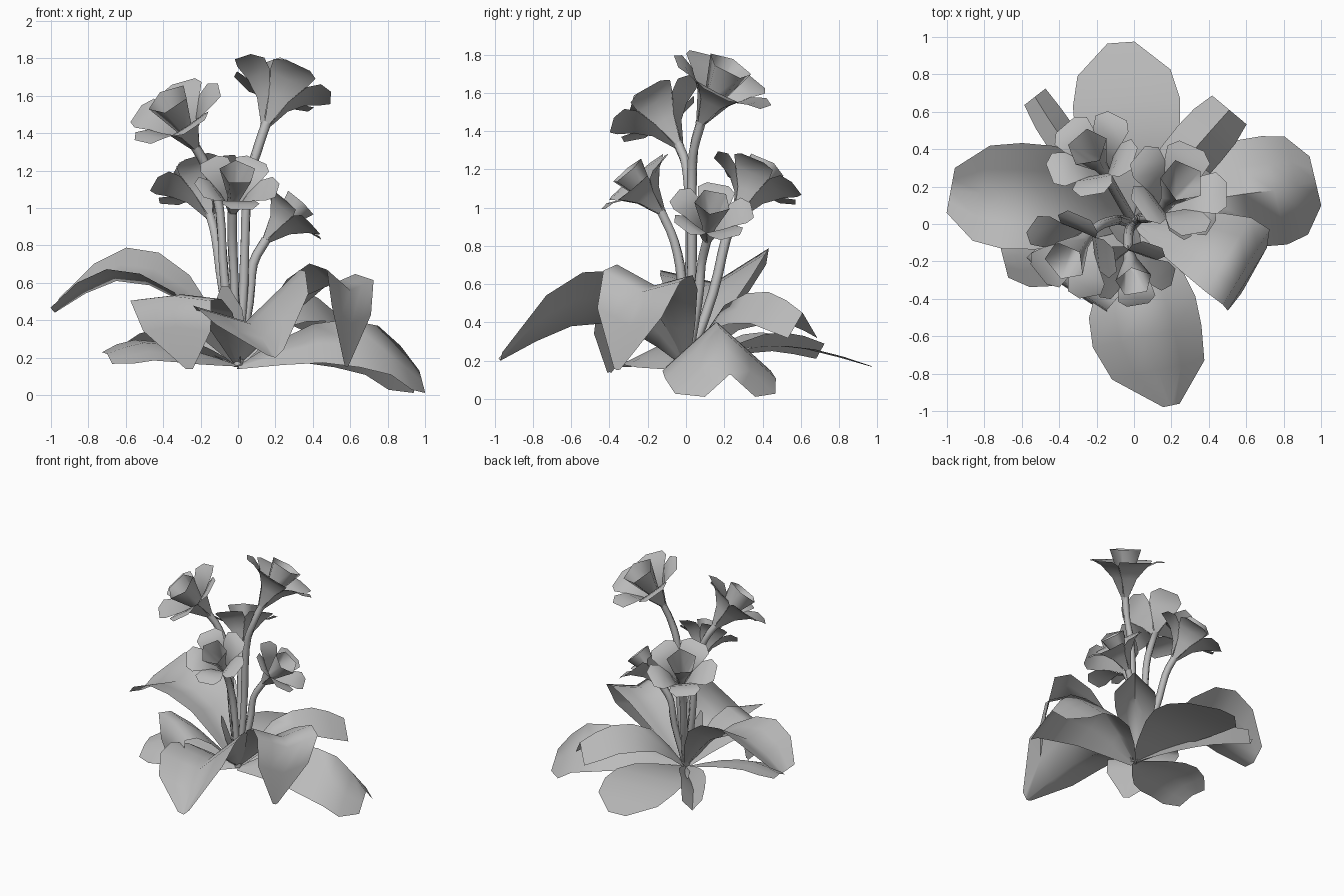
import bpy, math
from mathutils import Vector

if "Cube" in bpy.data.objects:
    bpy.data.objects.remove(bpy.data.objects["Cube"])

# One plain grey for the whole plant
grey = bpy.data.materials.new("plain grey")
grey.use_nodes = True
colour = (0.5, 0.5, 0.5, 1)
grey.diffuse_color = colour
grey.node_tree.nodes["Principled BSDF"].inputs["Base Color"].default_value = colour


def finish(obj):
    obj.data.materials.append(grey)
    bpy.ops.object.select_all(action="DESELECT")
    obj.select_set(True)
    bpy.context.view_layer.objects.active = obj
    bpy.ops.object.shade_smooth_by_angle(angle=math.radians(80))


def sheet(name, rows, closed=False):
    """Mesh from equal-length rows of points; closed joins the row ends."""
    n = len(rows[0])
    faces = []
    for r in range(len(rows) - 1):
        for c in range(n if closed else n - 1):
            d = (c + 1) % n
            faces.append((r * n + c, r * n + d, (r + 1) * n + d, (r + 1) * n + c))
    mesh = bpy.data.meshes.new(name)
    mesh.from_pydata([p for row in rows for p in row], [], faces)
    obj = bpy.data.objects.new(name, mesh)
    bpy.context.collection.objects.link(obj)
    finish(obj)


def spline(points, steps):
    """Smooth path through the given points."""
    pts = [Vector(p) for p in points]
    pts = [2 * pts[0] - pts[1]] + pts + [2 * pts[-1] - pts[-2]]
    path = []
    for a, b, c, d in zip(pts, pts[1:], pts[2:], pts[3:]):
        for i in range(steps):
            t = i / steps
            path.append(0.5 * (2 * b + (c - a) * t + (2 * a - 5 * b + 4 * c - d) * t * t
                               + (3 * b - a - 3 * c + d) * t ** 3))
    return path + [pts[-2]]


def leaf(name, spine, half_width, fold=0, roll=0, tip=0.25):
    """Blade along a spine; fold lifts both edges, roll tips the blade sideways."""
    path = spline([ROOT] + spine, 2)
    heading = Vector(spine[-1]) - Vector(ROOT)
    side = Vector((heading.y, -heading.x, 0)).normalized()
    rows = []
    for i, p in enumerate(path):
        t = i / (len(path) - 1)
        if t < 0.6:
            w = 0.08 + 0.92 * math.sin(t / 0.6 * math.pi / 2)
        else:
            w = tip + (1 - tip) * math.sqrt(max(0, 1 - ((t - 0.6) / 0.4) ** 2))
        w *= half_width
        rows.append([p + side * u * w + Vector((0, 0, (fold * abs(u) + roll * u) * w))
                     for u in (-1, -0.5, 0, 0.5, 1)])
    sheet(name, rows)


def stem(name, points, radius=0.026, sides=6):
    path = spline(points, 3)
    rows = []
    for i, p in enumerate(path):
        along = (path[min(i + 1, len(path) - 1)] - path[max(i - 1, 0)]).normalized()
        q = along.to_track_quat("Z", "Y")
        rows.append([p + q @ Vector((radius * math.cos(k * math.tau / sides),
                                     radius * math.sin(k * math.tau / sides), 0))
                     for k in range(sides)])
    sheet(name, rows, closed=True)


def flower(name, base, mouth, spin):
    """Five-sided trumpet with a flaring petal on each side, from base to mouth."""
    base, axis = Vector(base), Vector(mouth) - Vector(base)
    size = axis.length / 0.33
    q = axis.to_track_quat("Z", "Y")

    def place(radius, angle, height, across=0):
        c, s = math.cos(angle), math.sin(angle)
        return base + q @ Vector((radius * c - across * s, radius * s + across * c, height)) * size

    corners = [math.radians(spin) + k * math.tau / 5 for k in range(5)]
    sheet(name + "_trumpet",
          [[place(r, a, h) for a in corners]
           for r, h in ((0.025, -0.02), (0.045, 0.12), (0.12, 0.33))], closed=True)
    for k, corner in enumerate(corners):
        a = corner + math.pi / 5
        sheet(f"{name}_petal_{k + 1}",
              [[place(r, a, h + cup, -w), place(r, a, h), place(r, a, h + cup, w)]
               for r, h, w, cup in ((0.025, 0, 0.015, 0), (0.075, 0.13, 0.055, 0),
                                    (0.14, 0.21, 0.105, 0.005), (0.21, 0.245, 0.12, 0.005),
                                    (0.265, 0.25, 0.07, 0))])


ROOT = (0, 0, 0.16)

# Leaves around the root
leaf("back_leaf", [(-.03, .35, .27), (-.04, .65, .26), (-.07, .97, .17)], .29)
leaf("front_leaf", [(.03, -.3, .36), (.07, -.6, .38), (.2, -.97, .2)], .3, .62, -.33, .15)
leaf("left_leaf", [(-.3, .12, .5), (-.65, .15, .61), (-.98, .18, .44)], .29, .42, .2, .42)
leaf("right_leaf", [(.4, .13, .38), (.75, .18, .37), (.97, .23, .13)], .3, -.88, 0, .45)
leaf("back_right_leaf", [(.16, .2, .49), (.35, .43, .56), (.51, .61, .45)], .15, -1.1, 0, .8)
leaf("back_left_leaf", [(-.2, .25, .22), (-.38, .45, .25), (-.53, .68, .21)], .09, 1.1, 0, .8)
leaf("front_left_leaf", [(-.2, -.18, .46), (-.36, -.32, .53), (-.26, -.4, .14)], .26, -.1, 0, .08)
leaf("front_right_leaf", [(.36, -.1, .53), (.6, -.23, .56), (.58, -.36, .15)], .24, .35, .12, .08)
leaf("lower_left_leaf", [(-.25, -.1, .24), (-.5, -.14, .28), (-.7, -.18, .22)], .2, -.2, .28, .55)
leaf("inner_leaf", [(-.04, -.05, .35), (-.07, -.1, .58)], .1)

# Stems with their blooms: mid points, bloom base, bloom mouth, bloom spin
blooms = {
    "tall_right": ([(.03, .03, .6), (.05, .03, 1.1), (.1, .04, 1.3)],
                   (.15, .08, 1.45), (.26, .23, 1.74), 33),
    "tall_left": ([(-.07, .02, .6), (-.1, .02, 1), (-.17, 0, 1.22)],
                  (-.23, -.04, 1.33), (-.37, -.2, 1.58), 5),
    "back": ([(-.08, .14, .55), (-.12, .21, .84)], (-.15, .27, .96), (-.25, .41, 1.22), 24),
    "front": ([(-.02, -.02, .6), (-.03, -.06, .82)], (-.03, -.13, .98), (0, -.31, 1.19), 18),
    "right": ([(.06, .06, .5), (.08, .08, .7)], (.15, .11, .83), (.33, .14, 1.03), 38),
}
for label, (middle, base, mouth, spin) in blooms.items():
    stem(label + "_stem", [ROOT] + middle + [base])
    flower(label + "_bloom", base, mouth, spin)
